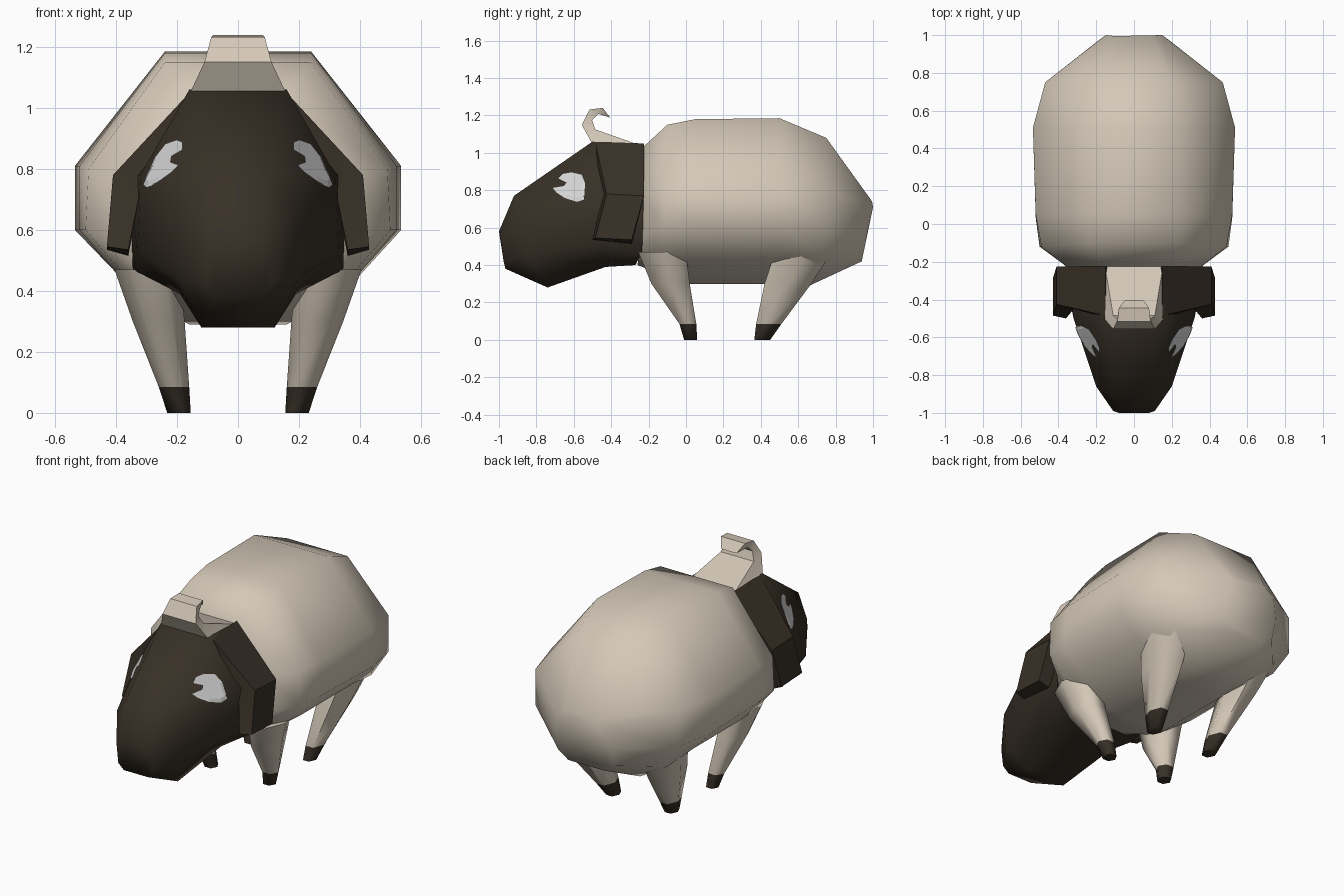
import bpy, bmesh, math
from mathutils import Vector
from mathutils.bvhtree import BVHTree

if "Cube" in bpy.data.objects:
    bpy.data.objects.remove(bpy.data.objects["Cube"])


def material(name, rgb):
    m = bpy.data.materials.new(name)
    m.diffuse_color = (*rgb, 1)
    m.use_nodes = True
    m.node_tree.nodes["Principled BSDF"].inputs["Base Color"].default_value = m.diffuse_color
    return m


WOOL = material("cream wool", (0.66, 0.58, 0.48))
DARK = material("dark brown", (0.04, 0.03, 0.02))
WHITE = material("eye white", (0.68, 0.68, 0.68))


def finish(name, bm, mats, angle=70):
    bmesh.ops.recalc_face_normals(bm, faces=bm.faces)
    me = bpy.data.meshes.new(name)
    bm.to_mesh(me)
    bm.free()
    for m in mats:
        me.materials.append(m)
    for p in me.polygons:
        p.use_smooth = True
    me.set_sharp_from_angle(angle=math.radians(angle))
    ob = bpy.data.objects.new(name, me)
    bpy.context.collection.objects.link(ob)
    return ob


def loft(rings):
    """Skin closed rings of points and cap both ends."""
    bm = bmesh.new()
    vs = [[bm.verts.new(p) for p in r] for r in rings]
    n = len(rings[0])
    for a, b in zip(vs, vs[1:]):
        for i in range(n):
            j = (i + 1) % n
            bm.faces.new((a[i], a[j], b[j], b[i]))
    bm.faces.new(vs[0])
    bm.faces.new(vs[-1])
    return bm


def symmetric(half):
    """Half ring of (half width, y, z) to a full ring."""
    return half + [(-x, y, z) for x, y, z in reversed(half)]


# Body: cross-sections from neck to rump
body = [
    [(.15, -.23, 1.03), (.35, -.23, .78), (.35, -.23, .56), (.31, -.25, .46), (.15, -.26, .40)],
    [(.24, -.10, 1.15), (.49, -.12, .80), (.50, -.12, .60), (.38, -.12, .46), (.18, -.10, .34)],
    [(.24, .05, 1.18), (.52, .05, .81), (.52, .03, .60), (.40, .02, .46), (.18, .02, .30)],
    [(.24, .50, 1.185), (.535, .51, .81), (.535, .51, .60), (.40, .50, .46), (.18, .48, .30)],
    [(.20, .75, 1.08), (.47, .75, .80), (.47, .75, .58), (.38, .72, .43), (.16, .66, .29)],
    [(.10, .995, .74), (.15, 1.0, .71), (.19, .97, .58), (.18, .95, .47), (.12, .94, .42)],
]
finish("body", loft([symmetric(r) for r in body]), [WOOL])

# Head: cross-sections from neck to muzzle
head = [
    [(.15, -.225, 1.03), (.355, -.225, .78), (.345, -.235, .47), (.16, -.27, .40)],
    [(.16, -.50, 1.06), (.32, -.50, .78), (.33, -.45, .52), (.19, -.43, .39)],
    [(.10, -.92, .77), (.20, -.86, .66), (.205, -.84, .45), (.12, -.74, .28)],
    [(.08, -1.0, .58), (.11, -.99, .53), (.11, -.975, .42), (.08, -.965, .38)],
]
hbm = loft([symmetric(r) for r in head])
bmesh.ops.triangulate(hbm, faces=hbm.faces)
tree = BVHTree.FromBMesh(hbm)
finish("head", hbm, [DARK])

# Eyes: thin patches laid on the head, with a pupil notch
outline = [(-.69, .785), (-.71, .81), (-.65, .82), (-.635, .84), (-.68, .86), (-.655, .885),
           (-.61, .893), (-.555, .88), (-.537, .835), (-.543, .75), (-.58, .738), (-.645, .755)]
centre = Vector((-.595, .82))
for side, label in ((1, "right"), (-1, "left")):
    bm = bmesh.new()

    def drop(p):
        hit, nor, _, _ = tree.ray_cast(Vector((side * 2, p[0], p[1])), Vector((-side, 0, 0)))
        if nor.x * side < 0:
            nor = -nor
        return bm.verts.new(hit + nor * .006)

    rings = [[drop(centre.lerp(Vector(p), t)) for p in outline] for t in (.25, .5, .75, 1)]
    n = len(outline)
    bm.faces.new(rings[0])
    for a, b in zip(rings, rings[1:]):
        for i in range(n):
            bm.faces.new((a[i], a[(i + 1) % n], b[(i + 1) % n], b[i]))
    bmesh.ops.recalc_face_normals(bm, faces=bm.faces)
    if sum(f.normal.x * f.calc_area() for f in bm.faces) * side < 0:
        bmesh.ops.reverse_faces(bm, faces=bm.faces)
    me = bpy.data.meshes.new("eye_" + label)
    bm.to_mesh(me)
    bm.free()
    me.materials.append(WHITE)
    bpy.context.collection.objects.link(bpy.data.objects.new("eye_" + label, me))

# Ears: folded slabs; (outer x, z, inner x, z, front y, back y)
ear = [(.15, 1.06, .13, 1.01, -.50, -.225),
       (.41, .78, .31, .76, -.44, -.225),
       (.43, .545, .36, .515, -.50, -.29)]
for side, label in ((1, "right"), (-1, "left")):
    rings = [[(side * xo, yf + .015, zo), (side * xo, yb, zo - .01),
              (side * xi, yb, zi), (side * xi, yf, zi + .02)]
             for xo, zo, xi, zi, yf, yb in ear]
    finish("ear_" + label, loft(rings), [DARK], 30)

# Curled forelock: (half width, outer y, z, inner y, z)
curl = [(.155, -.505, 1.055, -.215, 1.03),
        (.11, -.557, 1.15, -.485, 1.125),
        (.088, -.515, 1.232, -.502, 1.175),
        (.08, -.445, 1.24, -.468, 1.208),
        (.05, -.405, 1.188, -.425, 1.195)]
rings = [[(w, yo, zo), (w, yi, zi), (-w, yi, zi), (-w, yo, zo)] for w, yo, zo, yi, zi in curl]
finish("forelock", loft(rings), [WOOL], 50)

# Legs: tapered six-sided lofts; (z, x min, x max, y min, y max)
legs = {
    "front_leg": [(0, .155, .232, -.01, .06), (.085, .16, .26, -.035, .055),
                  (.30, .175, .345, -.185, .02), (.47, .19, .405, -.255, 0)],
    "rear_leg": [(0, .155, .232, .365, .45), (.085, .16, .26, .375, .51),
                 (.30, .175, .345, .42, .67), (.47, .19, .40, .475, .78)],
}
for name, secs in legs.items():
    for side, label in ((1, "right"), (-1, "left")):
        rings = []
        for z, x0, x1, y0, y1 in secs:
            cx, cy, rx, ry = (x0 + x1) / 2, (y0 + y1) / 2, (x1 - x0) / 2, (y1 - y0) / 1.732
            rings.append([(side * (cx + rx * math.cos(k * math.pi / 3)),
                           cy + ry * math.sin(k * math.pi / 3), z) for k in range(6)])
        bm = loft(rings)
        for f in bm.faces:  # dark hoof below the ankle
            f.material_index = 1 if f.calc_center_median().z < .07 else 0
        finish(name + "_" + label, bm, [WOOL, DARK])
